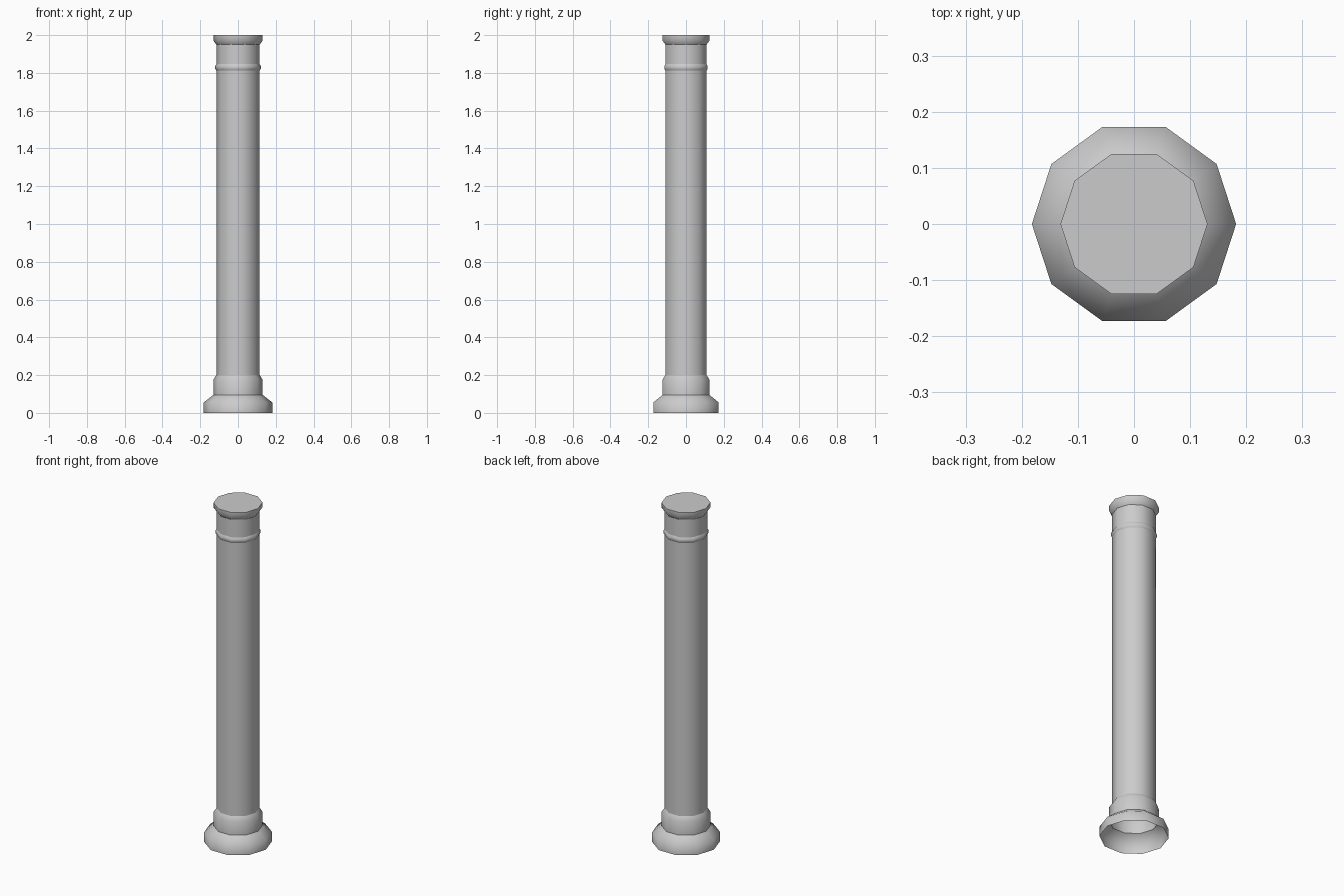
import bpy, bmesh, math

if "Cube" in bpy.data.objects:
    bpy.data.objects.remove(bpy.data.objects["Cube"], do_unlink=True)

SIDES = 10
stone = bpy.data.materials.new("grey_stone")
stone.use_nodes = True
colour = (0.6, 0.6, 0.6, 1)
stone.diffuse_color = colour
stone.node_tree.nodes["Principled BSDF"].inputs["Base Color"].default_value = colour


def lathe(name, profile, capped=False):
    """Turn a (radius, height) profile into a ten-sided shell."""
    bm = bmesh.new()
    rings = []
    for r, z in profile:
        angles = [math.tau * i / SIDES for i in range(SIDES)]
        rings.append([bm.verts.new((r * math.cos(a), r * math.sin(a), z)) for a in angles])
    for low, high in zip(rings, rings[1:]):
        for i in range(SIDES):
            j = (i + 1) % SIDES
            bm.faces.new((low[i], low[j], high[j], high[i]))
    if capped:
        bm.faces.new(rings[-1])
    mesh = bpy.data.meshes.new(name)
    bm.to_mesh(mesh)
    bm.free()
    mesh.materials.append(stone)
    obj = bpy.data.objects.new(name, mesh)
    bpy.context.collection.objects.link(obj)
    bpy.ops.object.select_all(action="DESELECT")
    obj.select_set(True)
    bpy.context.view_layer.objects.active = obj
    bpy.ops.object.shade_smooth_by_angle(angle=math.radians(60))


# Open-bottomed foot and the collar above it
lathe("base", [(0.182, 0), (0.182, 0.055), (0.131, 0.095)])
lathe("collar", [(0.131, 0.095), (0.131, 0.175), (0.115, 0.2)])

# Plain shaft, rounded ring and neck
lathe("shaft", [(0.115, 0.2), (0.115, 1.812)])
lathe("neck_ring", [(0.115, 1.812), (0.121, 1.822), (0.121, 1.835), (0.115, 1.846)])
lathe("neck", [(0.115, 1.846), (0.115, 1.95)])

# Flared cap with a flat top
lathe("capital", [(0.115, 1.95), (0.131, 1.972), (0.131, 2.0)], capped=True)
